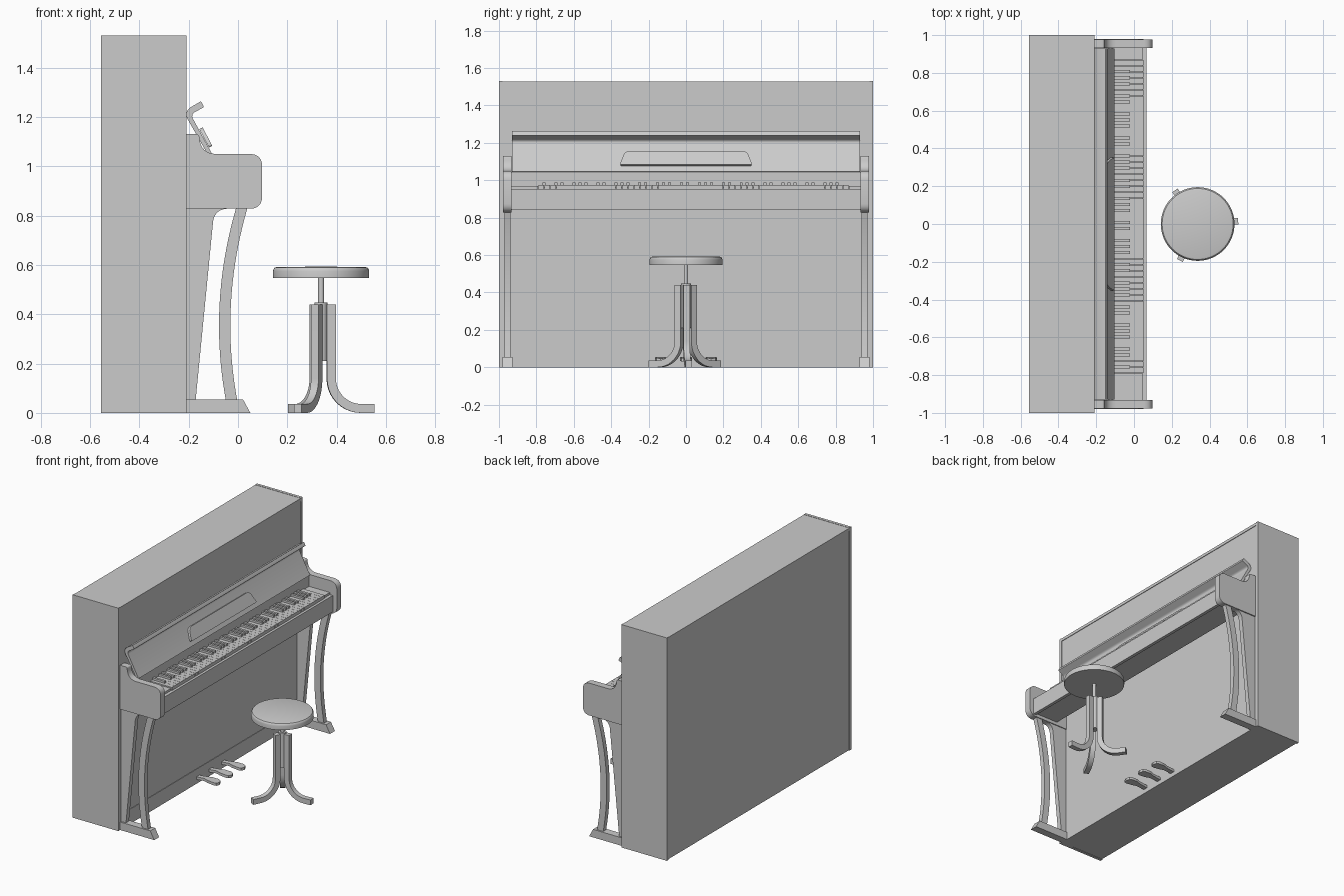
import bpy, bmesh, math
from mathutils import Vector, Matrix

if "Cube" in bpy.data.objects:
    bpy.data.objects.remove(bpy.data.objects["Cube"])


def finish(name, bm, mirror=False):
    bmesh.ops.recalc_face_normals(bm, faces=bm.faces)
    me = bpy.data.meshes.new(name)
    bm.to_mesh(me)
    bm.free()
    ob = bpy.data.objects.new(name, me)
    bpy.context.collection.objects.link(ob)
    if mirror:
        m = ob.modifiers.new("mirror", 'MIRROR')
        m.use_axis = (False, True, False)
    return ob


def add_box(bm, x0, x1, y0, y1, z0, z1):
    mat = Matrix.Translation(((x0 + x1) / 2, (y0 + y1) / 2, (z0 + z1) / 2)) @ \
        Matrix.Diagonal((x1 - x0, y1 - y0, z1 - z0, 1))
    bmesh.ops.create_cube(bm, size=1, matrix=mat)


def box(name, *dims, mirror=False):
    bm = bmesh.new()
    add_box(bm, *dims)
    return finish(name, bm, mirror)


def rounded(pts, n=6):
    """Polygon from (u, v, radius) corners; radius = cut-back distance."""
    out = []
    for i, (u, v, r) in enumerate(pts):
        p = Vector((u, v))
        if r == 0:
            out.append(p)
            continue
        a = p + (Vector(pts[i - 1][:2]) - p).normalized() * r
        b = p + (Vector(pts[(i + 1) % len(pts)][:2]) - p).normalized() * r
        for k in range(n + 1):
            t = k / n
            out.append(a * (1 - t) ** 2 + p * (2 * t * (1 - t)) * 0.85
                       + (a + b) / 2 * (2 * t * (1 - t)) * 0.15 + b * t * t)
    return out


def prism(name, pts, lo, hi, place=lambda u, v, d: (u, d, v), mirror=False):
    """Extrude a 2D outline between two depths; default outline plane is xz."""
    bm = bmesh.new()
    rings = [[bm.verts.new(place(p[0], p[1], d)) for p in pts] for d in (lo, hi)]
    bm.faces.new(rings[0])
    bm.faces.new(rings[1][::-1])
    for i in range(len(pts)):
        bm.faces.new((rings[0][i - 1], rings[0][i], rings[1][i], rings[1][i - 1]))
    return finish(name, bm, mirror)


def lathe(name, prof, cx, cy, n=48):
    bm = bmesh.new()
    vs = [bm.verts.new((cx + r, cy, z)) for r, z in prof]
    edges = [bm.edges.new(e) for e in zip(vs, vs[1:])]
    bmesh.ops.spin(bm, geom=vs + edges, cent=(cx, cy, 0), axis=(0, 0, 1),
                   angle=2 * math.pi, steps=n)
    bmesh.ops.remove_doubles(bm, verts=bm.verts, dist=1e-5)
    return finish(name, bm)


# Case: sides, lid, front and back panels, plinth
box("case_side", -0.555, -0.209, 0.98, 1.0, 0, 1.53, mirror=True)
box("case_lid", -0.555, -0.209, -0.98, 0.98, 1.508, 1.528)
box("case_core", -0.552, -0.213, -0.98, 0.98, 0.003, 1.508)
box("plinth", -0.30, -0.21, -0.98, 0.98, 0.0, 0.10)

# Cheeks at both ends of the keyboard
prism("cheek", rounded([(-0.21, 1.13, 0), (-0.158, 1.13, 0.01), (-0.15, 1.05, 0.055),
                        (0.098, 1.05, 0.045), (0.098, 0.828, 0.045), (-0.10, 0.828, 0),
                        (-0.21, 0.828, 0)]), 0.932, 0.978, mirror=True)

# Leg assembly: tapered bracket, curved leg, foot
prism("leg_bracket", rounded([(-0.21, 0.832, 0), (-0.04, 0.832, 0), (-0.04, 0.828, 0),
                              (-0.096, 0.828, 0.05), (-0.172, 0.05, 0), (-0.21, 0.05, 0)]),
      0.938, 0.97, mirror=True)
zs = [0.05 + 0.785 * i / 20 for i in range(21)]


def leg_x(z):
    return -0.05 - 0.0857 * (z - 0.055) + 0.304 * (z - 0.055) * (z - 0.37)


prism("curved_leg", [(leg_x(z), z) for z in zs] + [(leg_x(z) + 0.046, z) for z in zs[::-1]],
      0.938, 0.97, mirror=True)
prism("leg_foot", [(-0.21, 0), (0.05, 0), (0.02, 0.055), (-0.21, 0.055)], 0.927, 0.98, mirror=True)

# Keybed
box("keybed", -0.13, 0.05, -0.934, 0.934, 0.85, 0.945)
box("key_slip", 0.045, 0.067, -0.934, 0.934, 0.84, 0.953)
box("key_block_left", -0.115, 0.045, -0.934, -0.792, 0.94, 0.968)
box("key_block_right", -0.115, 0.045, 0.872, 0.934, 0.94, 0.968)
box("key_backboard", -0.135, -0.113, -0.934, 0.934, 0.94, 1.045)

# Keys: 52 naturals and 36 sharps
white, black = bmesh.new(), bmesh.new()
pitch = 1.66 / 52
for i in range(52):
    y = -0.79 + i * pitch
    add_box(white, -0.115, 0.05, y + 0.0006, y + pitch - 0.0006, 0.94, 0.975)
    if i % 7 in (0, 2, 3, 5, 6) and i < 51:
        add_box(black, -0.115, -0.02, y + pitch - 0.008, y + pitch + 0.008, 0.96, 0.989)
finish("white_keys", white)
finish("black_keys", black)

# Fallboard with curled lip
prism("fallboard", rounded([(-0.15, 1.264, 0.004), (-0.222, 1.222, 0.035), (-0.118, 1.04, 0),
                            (-0.104, 1.048, 0), (-0.192, 1.21, 0.018), (-0.138, 1.24, 0.004)]),
      -0.93, 0.93)

# Music desk lying on the fallboard slope
slope = Vector((0.087, -0.166)).normalized()
normal = Vector((-slope.y, slope.x))


def on_slope(u, v, d):
    p = Vector((-0.154, 1.152)) + slope * v + normal * d
    return (p.x, u, p.y)


prism("music_desk", rounded([(-0.325, 0, 0.025), (0.325, 0, 0.025),
                             (0.355, 0.084, 0.012), (-0.355, 0.084, 0.012)]),
      -0.003, 0.012, on_slope)

# Pedals
for n, y in (("left", -0.135), ("middle", 0.0), ("right", 0.135)):
    half = [(-0.22, 0.016), (-0.15, 0.017), (-0.12, 0.028), (-0.075, 0.031), (-0.055, 0.024)]
    outline = half + [(-0.046, 0)] + [(x, -w) for x, w in half[::-1]]
    prism(n + "_pedal", outline, 0, 0.018,
          lambda u, v, d: (u, y + v, 0.036 - 0.9 * (u + 0.13) ** 2 + d))

# Stool: seat, screw, hub
CX = 0.337
lathe("stool_seat", [(0, 0.548), (0.195, 0.548), (0.195, 0.575), (0.193, 0.583), (0.188, 0.589),
                     (0.178, 0.592), (0, 0.593)], CX, 0, 64)
lathe("stool_screw", [(0, 0.43), (0.012, 0.43), (0.012, 0.55), (0, 0.55)], CX, 0, 24)
lathe("stool_hub", [(0, 0.21), (0.026, 0.21), (0.026, 0.448), (0, 0.448)], CX, 0, 32)

# Stool legs: upright bars bent outward at the floor
arc = [math.radians(90 * i / 10) for i in range(11)]
outer = [(0.162 - 0.139 * math.cos(a), 0.139 - 0.139 * math.sin(a)) for a in arc]
inner = [(0.162 - 0.103 * math.cos(a), 0.139 - 0.103 * math.sin(a)) for a in arc]
leg = [(0.023, 0.44)] + outer + [(0.215, 0), (0.215, 0.036)] + inner[::-1] + [(0.059, 0.44)]
for k in range(3):
    ob = prism("stool_leg_%d" % (k + 1), leg, -0.017, 0.017)
    ob.location.x = CX
    ob.rotation_euler.z = math.radians(4 + 120 * k)

# Smooth shading on the curved parts, sharp edges kept
bpy.ops.object.select_all(action='SELECT')
bpy.context.view_layer.objects.active = ob
bpy.ops.object.shade_smooth_by_angle(angle=math.radians(30))
